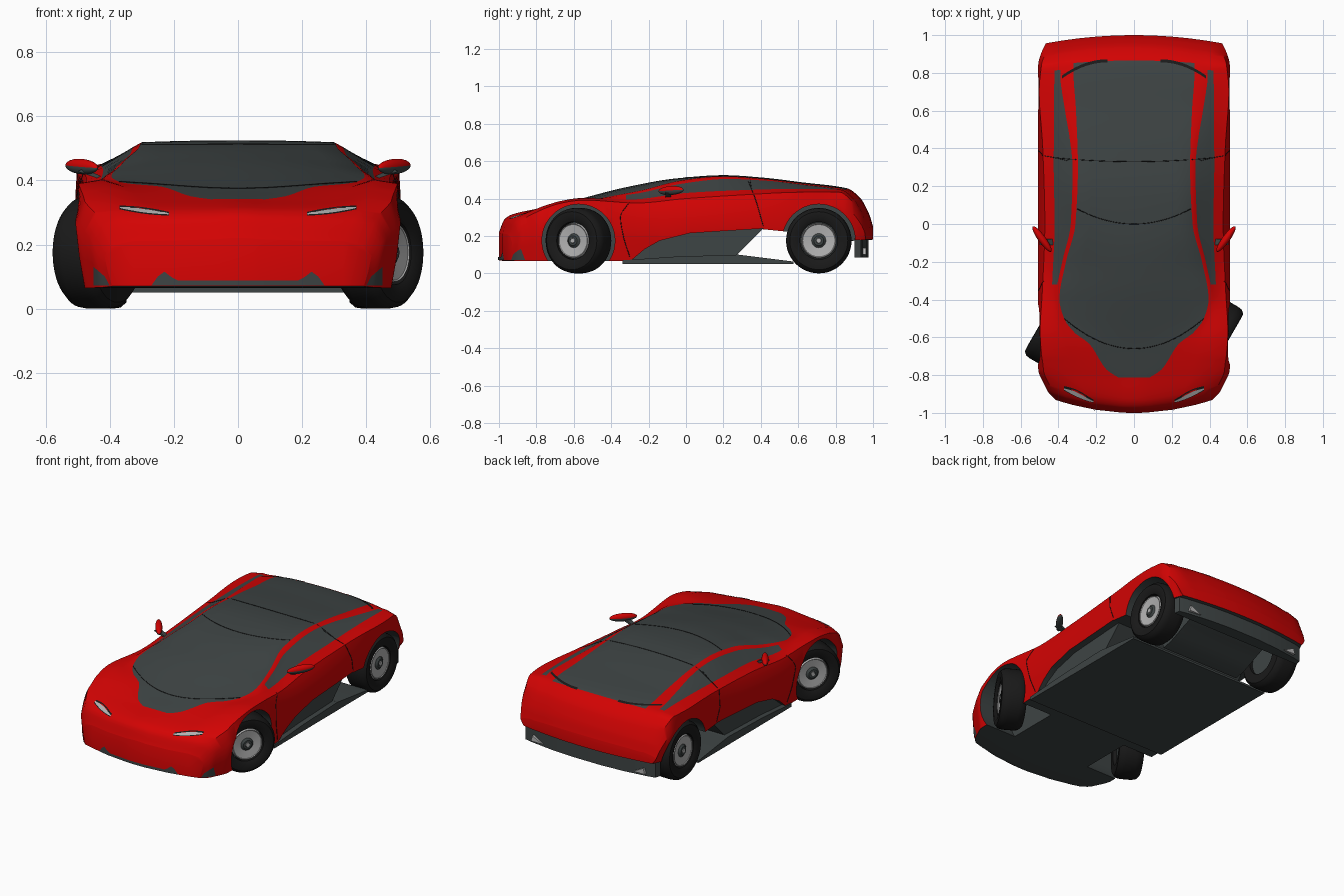
import bpy, bmesh
from math import sin, cos, pi, radians
from mathutils import Vector
from mathutils.bvhtree import BVHTree

cube = bpy.data.objects.get("Cube")
if cube:
    bpy.data.objects.remove(cube, do_unlink=True)


def material(name, *rgb):
    m = bpy.data.materials.new(name)
    m.use_nodes = True
    m.diffuse_color = (*rgb, 1)
    m.node_tree.nodes["Principled BSDF"].inputs["Base Color"].default_value = (*rgb, 1)
    return m


RED = material("red paint", .65, .001, .001)
DARK = material("charcoal", .048, .058, .058)
BLACK = material("black rubber", .01, .01, .01)
METAL = material("light metal", .45, .45, .45)


def add(name, bm, *mats):
    bmesh.ops.recalc_face_normals(bm, faces=bm.faces[:])
    me = bpy.data.meshes.new(name)
    bm.to_mesh(me)
    bm.free()
    for m in mats:
        me.materials.append(m)
    ob = bpy.data.objects.new(name, me)
    bpy.context.collection.objects.link(ob)
    return ob


def prism(name, outline, axis, a, b, *mats):
    """Extrude a 2D outline along the x, y or z axis from a to b."""
    i = "xyz".index(axis)
    bm = bmesh.new()
    ends = []
    for d in (a, b):
        ring = []
        for p in outline:
            co = list(p)
            co.insert(i, d)
            ring.append(bm.verts.new(co))
        ends.append(ring)
        bm.faces.new(ring)
    n = len(outline)
    for k in range(n):
        j = (k + 1) % n
        bm.faces.new((ends[0][k], ends[0][j], ends[1][j], ends[1][k]))
    for f in bm.faces:
        f.material_index = len(mats) - 1
    return add(name, bm, *mats)


def lathe(name, profile, mat, steps=48):
    """Spin (radius, offset) points around the x axis."""
    bm = bmesh.new()
    vs = [bm.verts.new((x, 0, r)) for r, x in profile]
    es = [bm.edges.new(e) for e in zip(vs, vs[1:])]
    bmesh.ops.spin(bm, geom=vs + es, cent=(0, 0, 0), axis=(1, 0, 0), angle=2 * pi, steps=steps)
    bmesh.ops.remove_doubles(bm, verts=bm.verts[:], dist=1e-4)
    return add(name, bm, mat)


def curve(*pts):
    """Monotone cubic through (y, value) points."""
    h = [b[0] - a[0] for a, b in zip(pts, pts[1:])]
    d = [(b[1] - a[1]) / k for a, b, k in zip(pts, pts[1:], h)]
    t = [d[0]] + [2 * p * q / (p + q) if p * q > 0 else 0 for p, q in zip(d, d[1:])] + [d[-1]]

    def value(y):
        i = 0
        while i < len(h) - 1 and y > pts[i + 1][0]:
            i += 1
        u = (y - pts[i][0]) / h[i]
        v = 1 - u
        return (pts[i][1] * v * v * (1 + 2 * u) + pts[i + 1][1] * u * u * (1 + 2 * v)
                + h[i] * u * v * (t[i] * v - t[i + 1] * u))
    return value


# Character lines of the body along its length
roof_z = curve((-1, .22), (-.97, .29), (-.93, .315), (-.8, .345), (-.66, .375), (-.3, .465), (-.05, .508),
               (.2, .525), (.4, .513), (.62, .487), (.86, .455), (.93, .405), (.98, .315), (1, .25))
glass_x = curve((-1, .08), (-.82, .08), (-.78, .14), (-.63, .24), (-.58, .31), (-.5, .37), (-.4, .395),
                (-.2, .36), (0, .31), (.3, .297), (.6, .307), (.8, .32), (1, .32))
glass_drop = curve((-1, .004), (-.66, 0), (-.5, .02), (-.4, .03), (-.25, .034), (0, .012), (.2, .006), (1, .006))
pillar_x = curve((-1, .25), (-.7, .33), (-.5, .395), (-.4, .415), (-.2, .38), (0, .335), (.3, .325),
                 (.45, .34), (.6, .365), (.8, .39), (1, .39))
pillar_drop = curve((-1, .004), (-.5, 0), (-.25, .012), (0, .018), (.3, .012), (.6, .006), (1, .006))
belt_x = curve((-1, .4), (-.6, .42), (-.4, .435), (0, .42), (.3, .425), (1, .42))
belt_z = curve((-1, .21), (-.97, .28), (-.93, .31), (-.75, .368), (-.55, .403), (-.3, .395), (0, .43),
               (.3, .445), (.6, .452), (.85, .447), (.93, .395), (.98, .305), (1, .24))
shoulder_x = curve((-1, .47), (-.8, .48), (-.57, .497), (-.35, .485), (0, .472), (.4, .483), (.7, .502),
                   (.9, .487), (1, .47))
shoulder_drop = curve((-1, .012), (-.5, .012), (0, .03), (.6, .018), (1, .01))
bottom_z = curve((-1, .07), (-.97, .066), (-.9, .065), (.57, .065), (.8, .14), (.9, .175), (1, .18))
width = curve((-1, .82), (-.97, .9), (-.93, .94), (-.82, 1), (.88, 1), (.95, .97), (1, .92))


def section(y):
    z0, zc, gx = bottom_z(y), roof_z(y), glass_x(y)
    drop = glass_drop(y)
    zs = belt_z(y) - shoulder_drop(y)
    pts = [(gx * f, zc - drop * f * f) for f in (0, .25, .5, .75, 1)]
    pts += [(pillar_x(y), zc - drop - pillar_drop(y)), (belt_x(y), belt_z(y)), (shoulder_x(y), zs),
            (.507, z0 + .74 * (zs - z0)), (.495, z0 + .35 * (zs - z0)), (.478, z0)]
    pts += [(x, z0) for x, z in reversed(pts[:7])]
    bend = .1 * min(1, max(0, (-.7 - y) / .25)) - .05 * min(1, max(0, (y - .7) / .25))
    w = width(y)
    return [Vector((x * w, y + bend * (x * w / .5) ** 2, z)) for x, z in pts]


# Body: lofted half sections on both sides, coloured by panel
bm = bmesh.new()
steps = 96
stations = [sin(pi / 2 * (2 * i / steps - 1)) for i in range(steps + 1)]
for side in (1, -1):
    rows = [[bm.verts.new((p.x * side, p.y, p.z)) for p in section(y)] for y in stations]
    for i in range(steps):
        mid = (stations[i] + stations[i + 1]) / 2
        for j in range(17):
            f = bm.faces.new((rows[i][j], rows[i][j + 1], rows[i + 1][j + 1], rows[i + 1][j]))
            glass = j < 4 and -.82 < mid < .86
            window = j == 5 and -.31 < mid < .84
            f.material_index = int(glass or window or j > 9)
    for r in (rows[0], rows[-1]):
        for j in range(6):
            bm.faces.new((r[j], r[j + 1], r[16 - j], r[17 - j]))
        bm.faces.new(r[6:12])
bmesh.ops.remove_doubles(bm, verts=bm.verts[:], dist=1e-5)
body = add("body", bm, RED, DARK)


def cut(outline, a, b):
    tool = prism("cutter", outline, "x", a, b, RED, DARK)
    tool.hide_render = True
    mod = body.modifiers.new("cut", "BOOLEAN")
    mod.operation, mod.solver, mod.object = "DIFFERENCE", "EXACT", tool
    bpy.context.view_layer.objects.active = body
    bpy.ops.object.modifier_apply(modifier=mod.name)
    bpy.data.objects.remove(tool, do_unlink=True)


# Wheel arches, sill scoops and the opening ahead of the rear wheels
FRONT_Y, REAR_Y, AXLE_Z = -.575, .71, .175
scoop = [(-.29, .072), (-.22, .13), (-.14, .175), (.02, .215), (.415, .24), (.28, .098), (.28, .072)]
for side in (1, -1):
    for y in (FRONT_Y, REAR_Y):
        circle = [(y + .195 * cos(k * pi / 24), AXLE_Z + .195 * sin(k * pi / 24)) for k in range(48)]
        cut(circle, .27 * side, .62 * side)
    cut(scoop, .455 * side, .6 * side)
cut([(.41, .236), (.275, .101), (.585, .055), (.55, .222)], -.7, .7)

tree = BVHTree.FromPolygons([v.co.copy() for v in body.data.vertices],
                            [tuple(p.vertices) for p in body.data.polygons])


def project(p, direction, lift=.002):
    """Drop a point on the body along a direction."""
    d = Vector(direction)
    hit = tree.ray_cast(Vector(p) - 2 * d, d)[0]
    return (hit if hit else Vector(p)) - d * lift


def seam(name, pts, direction):
    cu = bpy.data.curves.new(name, "CURVE")
    cu.dimensions, cu.bevel_depth, cu.bevel_resolution = "3D", .002, 1
    cu.materials.append(BLACK)
    sp = cu.splines.new("POLY")
    sp.points.add(len(pts) - 1)
    for q, p in zip(sp.points, pts):
        q.co = (*project(p, direction, 0), 1)
    bpy.context.collection.objects.link(bpy.data.objects.new(name, cu))


def patch(name, low, high, direction, mat, lift):
    """Thin plate laid on the body between two rows of points."""
    bm = bmesh.new()
    a, b = ([bm.verts.new(project(p, direction, lift)) for p in row] for row in (low, high))
    for k in range(len(a) - 1):
        bm.faces.new((a[k], a[k + 1], b[k + 1], b[k]))
    return add(name, bm, mat)


# Panel seams across the glass and around the doors
DOWN, BACK = (0, 0, -1), (0, 1, 0)
across = [k / 12 - 1 for k in range(25)]
seam("windshield_base", [(.37 * t, -.66 + .16 * t * t, 0) for t in across], DOWN)
seam("windshield_top", [(.3 * t, .08 * t * t, 0) for t in across], DOWN)
seam("roof_rear_seam", [(.41 * t, .33 + .02 * t * t, 0) for t in across], DOWN)

# Front grille slot with raised ends
patch("front_grille", [(.27 * t, 0, .072) for t in across],
      [(.25 * t, 0, .088 + .028 * max(0, 1 - abs(abs(t) - .92) * 7)) for t in across], BACK, DARK, .004)

for side, tag in ((1, "left"), (-1, "right")):
    inward = (-side, 0, 0)
    front_edge = curve((.085, -.3), (.2, -.335), (.3, -.35), (.385, -.3))
    rear_edge = curve((.245, .415), (.4, .37), (.5, .33))
    seam(tag + "_door_front", [(0, front_edge(z / 100), z / 100) for z in range(9, 39)], inward)
    seam(tag + "_door_rear", [(0, rear_edge(z / 100), z / 100) for z in range(25, 50)], inward)

    # Headlight: black surround with a slim light strip
    spots = [k / 10 for k in range(11)]
    for part, mat, grow, lift in (("_headlight_surround", BLACK, .004, .003), ("_headlight", METAL, 0, .006)):
        mids = [(side * (.215 + .155 * t), .296 + .02 * t, grow + .006 * sin(pi * (.1 + .8 * t))) for t in spots]
        patch(tag + part, [(x, 0, z - h) for x, z, h in mids], [(x, 0, z + h) for x, z, h in mids],
              BACK, mat, lift)

    # Trim around the rear glass corner
    trim = [(side * (.14 + .24 * t), .872 - .085 * t * t) for t in spots]
    patch(tag + "_rear_glass_trim", [(x, y - .016, 0) for x, y in trim], [(x, y, 0) for x, y in trim],
          DOWN, BLACK, .003)

    # Corner intake and exhaust
    patch(tag + "_front_intake", [(side * (.4 + .05 * t), 0, .072) for t in spots],
          [(side * (.415 + .035 * t), 0, .1 + .03 * t) for t in spots], BACK, DARK, .004)
    prism(tag + "_exhaust", [(side * x, z) for x, z in ((.31, .1), (.39, .1), (.38, .135))],
          "y", .92, .963, METAL)

    # Door mirror: red cap over a dark base, on a short stalk
    bm = bmesh.new()
    bmesh.ops.create_uvsphere(bm, u_segments=20, v_segments=12, radius=1)
    for f in bm.faces:
        f.material_index = int(f.calc_center_median().z < 0)
    mirror = add(tag + "_mirror", bm, RED, DARK)
    mirror.scale = (.083, .02, .024)
    mirror.location = (.487 * side, -.08, .443)
    mirror.rotation_euler = (0, radians(-3 * side), radians(54 * side))
    prism(tag + "_mirror_stalk", [(side * x, z) for x, z in ((.4, .4), (.42, .4), (.5, .428), (.48, .438))],
          "y", -.11, -.08, DARK)

    # Wheels, the front pair steered
    for end, y, x, turn in (("front", FRONT_Y, .438, -30), ("rear", REAR_Y, .42, 0)):
        name = f"{tag}_{end}_"
        parts = [
            lathe(name + "tyre", [(.1, .06), (.125, .074), (.155, .072), (.171, .055), (.175, .03), (.175, -.03),
                                  (.171, -.055), (.155, -.072), (.1, -.07), (.1, .06)], BLACK),
            lathe(name + "rim", [(.038, .05), (.086, .056), (.09, .06), (.095, .045)], METAL),
            lathe(name + "hub", [(.014, .06), (.026, .06), (.04, .045), (.1, .03), (.1, -.05), (0, -.05)], DARK),
            lathe(name + "hub_cap", [(0, .063), (.012, .063), (.014, .055)], METAL)]
        for ob in parts:
            ob.location = (side * x, y, AXLE_Z)
            ob.rotation_euler.z = radians(turn) + (pi if side < 0 else 0)

# Floor with sills, and rear bumper
prism("floor", [(-.34, .05), (.575, .05), (.575, .063), (.28, .1), (-.05, .09), (-.34, .07)],
      "x", -.487, .487, DARK)
rear = [(.455, .9), (.445, .935), (.4, .945), (.25, .965), (.1, .975)]
prism("rear_bumper", rear + [(-x, y) for x, y in reversed(rear)], "z", .085, .19, DARK)

bpy.ops.object.select_all(action="DESELECT")
for ob in bpy.context.scene.objects:
    if ob.type == "MESH":
        ob.select_set(True)
        bpy.context.view_layer.objects.active = ob
bpy.ops.object.shade_smooth_by_angle(angle=radians(35))
